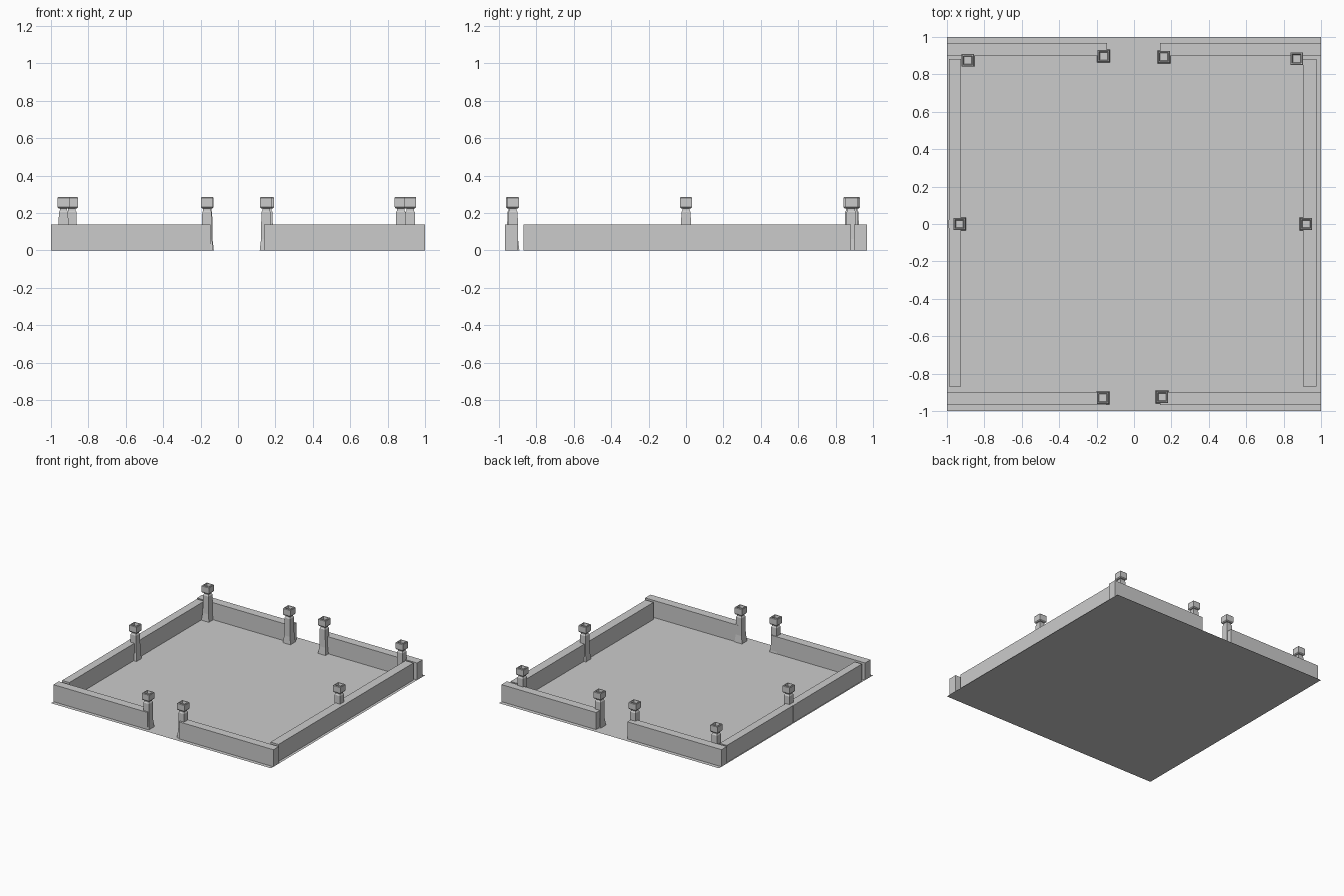
import bpy, bmesh

if "Cube" in bpy.data.objects:
    bpy.data.objects.remove(bpy.data.objects["Cube"])


def make_object(name, bm):
    bmesh.ops.recalc_face_normals(bm, faces=bm.faces[:])
    mesh = bpy.data.meshes.new(name)
    bm.to_mesh(mesh)
    bm.free()
    obj = bpy.data.objects.new(name, mesh)
    bpy.context.collection.objects.link(obj)
    return obj


def box(name, x0, x1, y0, y1, z0, z1):
    bm = bmesh.new()
    bmesh.ops.create_cube(bm, size=1)
    for v in bm.verts:
        v.co = (x1 if v.co.x > 0 else x0,
                y1 if v.co.y > 0 else y0,
                z1 if v.co.z > 0 else z0)
    return make_object(name, bm)


def post(name, x, y):
    # Square rings (half width, height) stacked into a flared post with a recessed cap
    rings = [(0.034, 0), (0.027, 0.06), (0.025, 0.205), (0.020, 0.213),
             (0.020, 0.224), (0.028, 0.226), (0.033, 0.233), (0.033, 0.281),
             (0.030, 0.285), (0.024, 0.285), (0.020, 0.265)]
    bm = bmesh.new()
    loops = [[bm.verts.new((x + sx * r, y + sy * r, z))
              for sx, sy in ((-1, -1), (1, -1), (1, 1), (-1, 1))]
             for r, z in rings]
    for a, b in zip(loops, loops[1:]):
        for i in range(4):
            j = (i + 1) % 4
            bm.faces.new((a[i], a[j], b[j], b[i]))
    bm.faces.new(loops[0][::-1])
    bm.faces.new(loops[-1])
    return make_object(name, bm)


# Flat floor sheet
bm = bmesh.new()
bmesh.ops.create_grid(bm, x_segments=1, y_segments=1, size=1)
make_object("floor", bm)

# Low walls, with an opening in the middle of front and back
H = 0.14
box("front_wall_left", -1, -0.147, -0.968, -0.898, 0, H)
box("front_wall_right", 0.14, 1, -0.968, -0.898, 0, H)
box("back_wall_left", -1, -0.144, 0.897, 0.967, 0, H)
box("back_wall_right", 0.14, 1, 0.897, 0.967, 0, H)
box("left_wall", -0.99, -0.924, -0.87, 0.882, 0, H)
box("right_wall", 0.904, 0.977, -0.87, 0.882, 0, H)

# Pilasters behind the side posts, flush with the outer wall faces
box("left_pilaster", -0.992, -0.94, -0.022, 0.022, 0, H)
box("right_pilaster", 0.93, 0.979, -0.022, 0.022, 0, H)

# Lamp-like posts at the gateways, side centres and rear corners
posts = {
    "front_gate_post_left": (-0.166, -0.93),
    "front_gate_post_right": (0.15, -0.925),
    "back_gate_post_left": (-0.163, 0.898),
    "back_gate_post_right": (0.16, 0.893),
    "side_post_left": (-0.933, 0),
    "side_post_right": (0.92, 0),
    "corner_post_left": (-0.888, 0.875),
    "corner_post_right": (0.87, 0.884),
}
for name, (x, y) in posts.items():
    post(name, x, y)
